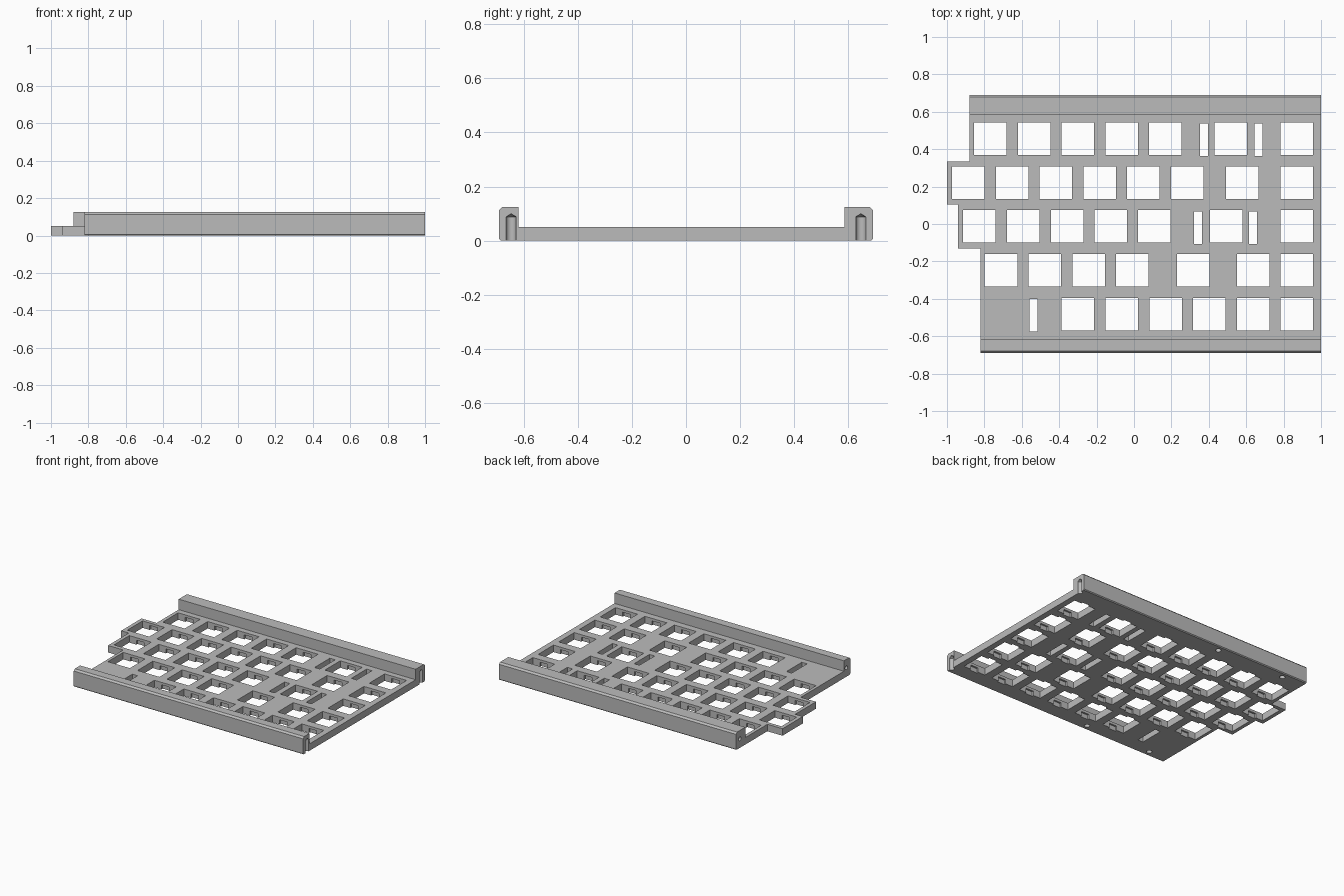
import bpy, bmesh
from math import pi, radians
from mathutils import Matrix, Vector

old = bpy.data.objects.get("Cube")
if old:
    bpy.data.objects.remove(old, do_unlink=True)

grey = bpy.data.materials.new("plain grey")
grey.use_nodes = True
grey.diffuse_color = (0.5, 0.5, 0.5, 1)
grey.node_tree.nodes["Principled BSDF"].inputs["Base Color"].default_value = (0.5, 0.5, 0.5, 1)

THICK = 0.05    # plate thickness
HOLE = 0.174    # square key opening
RIGHT = 1.0     # straight edge of the plate


def make_object(name, bm):
    bmesh.ops.recalc_face_normals(bm, faces=bm.faces)
    mesh = bpy.data.meshes.new(name)
    bm.to_mesh(mesh)
    bm.free()
    mesh.materials.append(grey)
    obj = bpy.data.objects.new(name, mesh)
    bpy.context.collection.objects.link(obj)
    return obj


def prism(name, points, direction):
    bm = bmesh.new()
    face = bm.faces.new([bm.verts.new(p) for p in points])
    out = bmesh.ops.extrude_face_region(bm, geom=[face])
    moved = [g for g in out["geom"] if isinstance(g, bmesh.types.BMVert)]
    bmesh.ops.translate(bm, vec=direction, verts=moved)
    return make_object(name, bm)


def add_box(bm, x, y, z0, z1, wide, deep):
    place = Matrix.Translation((x, y, (z0 + z1) / 2)) @ Matrix.Diagonal((wide, deep, z1 - z0, 1))
    bmesh.ops.create_cube(bm, size=1, matrix=place)


def cut(target, bm):
    cutter = make_object("cutter", bm)
    cutter.hide_render = True
    mod = target.modifiers.new("cut", "BOOLEAN")
    mod.operation = "DIFFERENCE"
    mod.solver = "EXACT"
    mod.object = cutter
    bpy.context.view_layer.objects.active = target
    bpy.ops.object.modifier_apply(modifier=mod.name)
    bpy.data.objects.remove(cutter, do_unlink=True)


# Key plate with staggered left edge
outline = [(-0.82, -0.618), (RIGHT, -0.618), (RIGHT, 0.585), (-0.88, 0.585),
           (-0.88, 0.335), (-1, 0.335), (-1, 0.105), (-0.94, 0.105),
           (-0.94, -0.13), (-0.82, -0.13)]
plate = prism("key_plate", [(x, y, 0) for x, y in outline], (0, 0, THICK))

# Key openings and stabiliser slots, row by row from the back
key_rows = [
    [-0.768, -0.534, -0.3, -0.066, 0.168, 0.518, 0.87],
    [-0.886, -0.652, -0.418, -0.184, 0.05, 0.284, 0.578, 0.87],
    [-0.827, -0.593, -0.358, -0.125, 0.109, 0.492, 0.87],
    [-0.711, -0.476, -0.243, -0.009, 0.316, 0.637, 0.87],
    [-0.3, -0.066, 0.169, 0.403, 0.637, 0.87],
]
slot_rows = [[0.374, 0.666], [], [0.343, 0.636], [], [-0.537]]
openings, notches = bmesh.new(), bmesh.new()
for row, (keys, slots) in enumerate(zip(key_rows, slot_rows)):
    y = 0.456 - 0.2345 * row
    for x in keys:
        add_box(openings, x, y, -0.1, 0.2, HOLE, HOLE)
        # Clip notches under the front and back lips
        add_box(notches, x, y, -0.1, 0.032, 0.062, HOLE + 0.026)
    for x in slots:
        add_box(openings, x, y - 0.006, -0.1, 0.2, 0.042, HOLE)
cut(plate, openings)
cut(plate, notches)


# Raised rails with chamfered outer edges and screw holes
def rail(name, side, left, inner, screws):
    outer, top, chamfer, foot = 0.69, 0.125, 0.012, 0.006
    profile = [(inner, 0), (outer - foot, 0), (outer, foot),
               (outer, top - chamfer), (outer - chamfer, top), (inner, top)]
    body = prism(name, [(left, side * y, z) for y, z in profile], (RIGHT - left, 0, 0))
    # Drilled holes from below, with pointed ends
    bm = bmesh.new()
    for x in screws:
        made = bmesh.ops.create_cone(bm, cap_ends=True, segments=24, radius1=0.0185, radius2=0.0185,
                                     depth=0.138, matrix=Matrix.Translation((x, side * 0.646, 0.019)))
        caps = {f for v in made["verts"] for f in v.link_faces if f.calc_center_median().z > 0.08}
        bmesh.ops.poke(bm, faces=list(caps), offset=0.012)
    cut(body, bm)
    # Pin hole in the left end
    bm = bmesh.new()
    turn = Matrix.Translation((left, side * 0.646, 0.065)) @ Matrix.Rotation(pi / 2, 4, "Y")
    bmesh.ops.create_cone(bm, cap_ends=True, segments=20, radius1=0.014, radius2=0.014,
                          depth=0.12, matrix=turn)
    cut(body, bm)
    bpy.ops.object.select_all(action="DESELECT")
    body.select_set(True)
    bpy.context.view_layer.objects.active = body
    bpy.ops.object.shade_smooth_by_angle(angle=radians(25))


rail("front_rail", -1, -0.82, 0.618, [RIGHT, -0.145, -0.67])
rail("back_rail", 1, -0.88, 0.585, [RIGHT, -0.17, -0.71])
